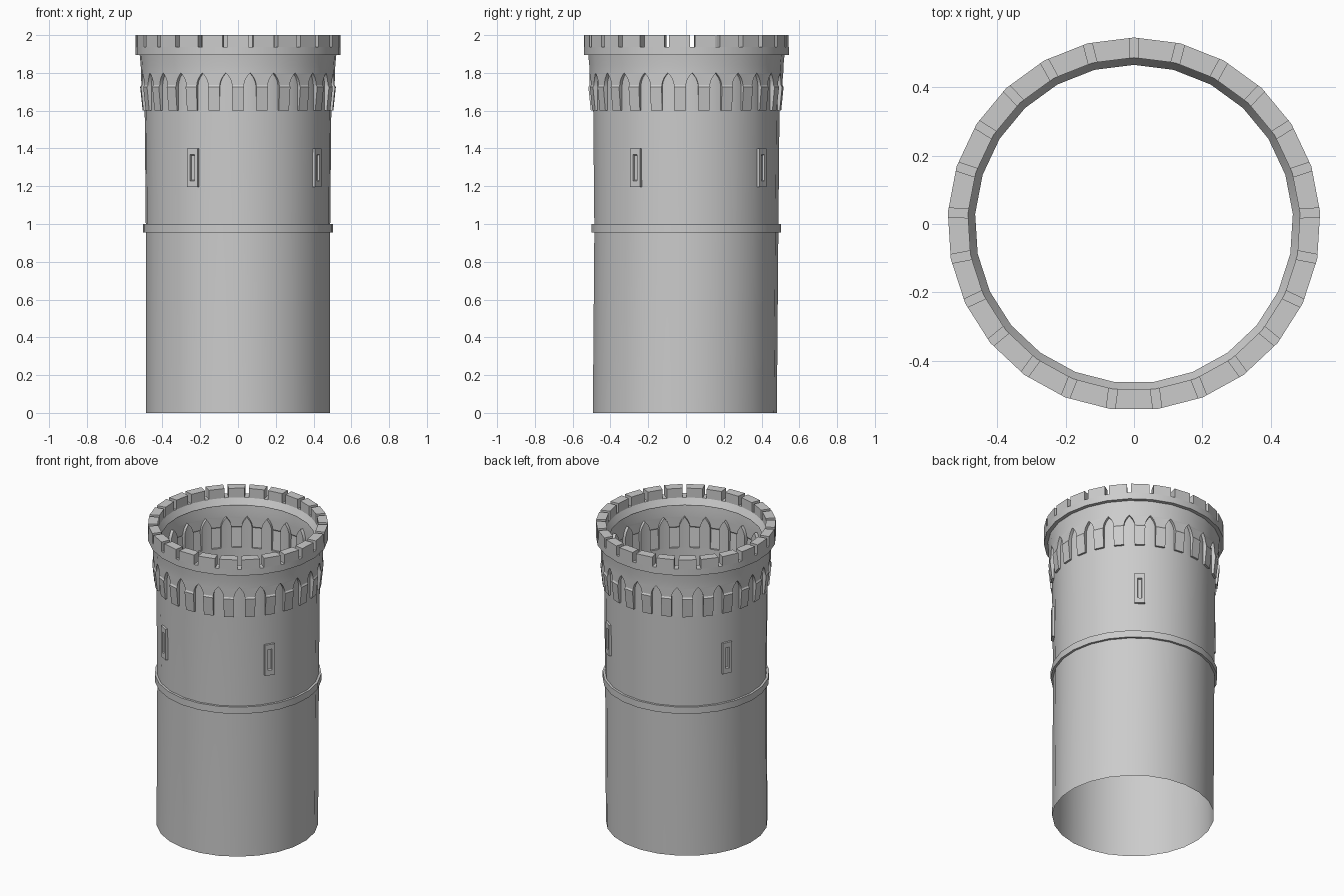
import bpy, bmesh, math
from mathutils import Vector, Matrix

if "Cube" in bpy.data.objects:
    bpy.data.objects.remove(bpy.data.objects["Cube"])

N = 25                      # sides of the tower
STEP = 2 * math.pi / N


def vert_pos(i, r, z, y=0.0):
    a = math.pi / 2 + i * STEP
    return Vector((r * math.cos(a), r * math.sin(a) + y, z))


def along(i, r, z, w, side):
    """Point at corner i, moved w along the facet toward the next (1) or previous (-1) corner."""
    p = vert_pos(i, r, z)
    return p + (vert_pos(i + side, r, z) - p).normalized() * w


def finish(name, bm, smooth=True, recalc=True):
    bmesh.ops.remove_doubles(bm, verts=bm.verts, dist=0.0002)
    if recalc:
        bmesh.ops.recalc_face_normals(bm, faces=bm.faces)
    me = bpy.data.meshes.new(name)
    bm.to_mesh(me)
    bm.free()
    ob = bpy.data.objects.new(name, me)
    bpy.context.collection.objects.link(ob)
    if smooth:
        bpy.ops.object.select_all(action='DESELECT')
        ob.select_set(True)
        bpy.context.view_layer.objects.active = ob
        bpy.ops.object.shade_smooth_by_angle(angle=math.radians(28))
    return ob


def quad(bm, *pts):
    bm.faces.new([bm.verts.new(p) for p in pts])


def spin(bm, profile, closed=False):
    """Sweep (radius, z[, y shift]) points around the N-sided plan."""
    pts = profile + profile[:1] if closed else profile
    for a, b in zip(pts, pts[1:]):
        for i in range(N):
            quad(bm, vert_pos(i, *a), vert_pos(i + 1, *a),
                 vert_pos(i + 1, *b), vert_pos(i, *b))


# Thin open shaft
bm = bmesh.new()
spin(bm, [(0.489, 0.0, -0.008), (0.489, 0.97), (0.495, 1.6)])
finish("tower_shaft", bm)

# String course around the middle
bm = bmesh.new()
spin(bm, [(0.488, 0.955), (0.504, 0.955), (0.504, 1.0), (0.488, 1.0)])
finish("string_course", bm)

# Corbelled arcade: pointed niches at the corners, corbels between, flared wall above
BACK = 0.495
W = 0.033
rows = [(1.6, 0.508, W), (1.725, 0.521, W), (1.735, 0.515, W), (1.755, 0.515, 0.029),
        (1.775, 0.515, 0.02), (1.79, 0.515, 0.009), (1.8, 0.515, 0.0)]
bm = bmesh.new()
for i in range(N):
    j = i + 1
    for (z0, r0, w0), (z1, r1, w1) in zip(rows, rows[1:]):
        # corbel face
        quad(bm, along(i, r0, z0, w0, 1), along(j, r0, z0, w0, -1),
             along(j, r1, z1, w1, -1), along(i, r1, z1, w1, 1))
        for s in (1, -1):
            # niche side
            quad(bm, along(i, r0, z0, w0, s), along(i, r1, z1, w1, s),
                 along(i, BACK, z1, w1, s), along(i, BACK, z0, w0, s))
            # niche back
            pts = [vert_pos(i, BACK, z0), along(i, BACK, z0, w0, s)]
            if w1 > 0:
                pts.append(along(i, BACK, z1, w1, s))
            pts.append(vert_pos(i, BACK, z1))
            quad(bm, *pts)
    # corbel underside
    quad(bm, along(i, 0.508, 1.6, W, 1), along(j, 0.508, 1.6, W, -1),
         along(j, BACK, 1.6, W, -1), along(i, BACK, 1.6, W, 1))
spin(bm, [(0.515, 1.8), (0.516, 1.84), (0.522, 1.9)])
finish("corbel_arcade", bm)

# Parapet ring
OUT, INN, GAP_Z, TOP, G = 0.545, 0.486, 1.938, 2.0, 0.013
bm = bmesh.new()
spin(bm, [(OUT, 1.895), (OUT, GAP_Z), (INN, GAP_Z), (0.465, 1.9), (0.465, 1.895)], True)
finish("parapet_ring", bm)

# Merlons with narrow gaps at the corners
bm = bmesh.new()
for i in range(N):
    lo, hi = [[along(i, OUT, z, G, 1), along(i + 1, OUT, z, G, -1),
               along(i + 1, INN, z, G, -1), along(i, INN, z, G, 1)] for z in (GAP_Z, TOP)]
    quad(bm, *hi)
    for k in range(4):
        m = (k + 1) % 4
        quad(bm, lo[k], lo[m], hi[m], hi[k])
finish("merlons", bm, smooth=False)


# Arrow slits: raised frame with a sunken slot
def rect(w, z0, z1, d):
    return [Vector((d, -w, z0)), Vector((d, w, z0)), Vector((d, w, z1)), Vector((d, -w, z1))]


for n, deg in enumerate((-118.8, -32.4, 54.0, 154.8)):
    bm = bmesh.new()
    loops = [rect(0.032, 1.195, 1.4, 0.478), rect(0.032, 1.195, 1.4, 0.503),
             rect(0.013, 1.228, 1.367, 0.503), rect(0.011, 1.232, 1.363, 0.491)]
    for a, b in zip(loops, loops[1:]):
        for k in range(4):
            m = (k + 1) % 4
            quad(bm, a[k], a[m], b[m], b[k])
    quad(bm, *loops[-1])
    bmesh.ops.rotate(bm, verts=bm.verts, cent=(0, 0, 0),
                     matrix=Matrix.Rotation(math.radians(deg), 3, 'Z'))
    finish("arrow_slit_%d" % (n + 1), bm, smooth=False)
